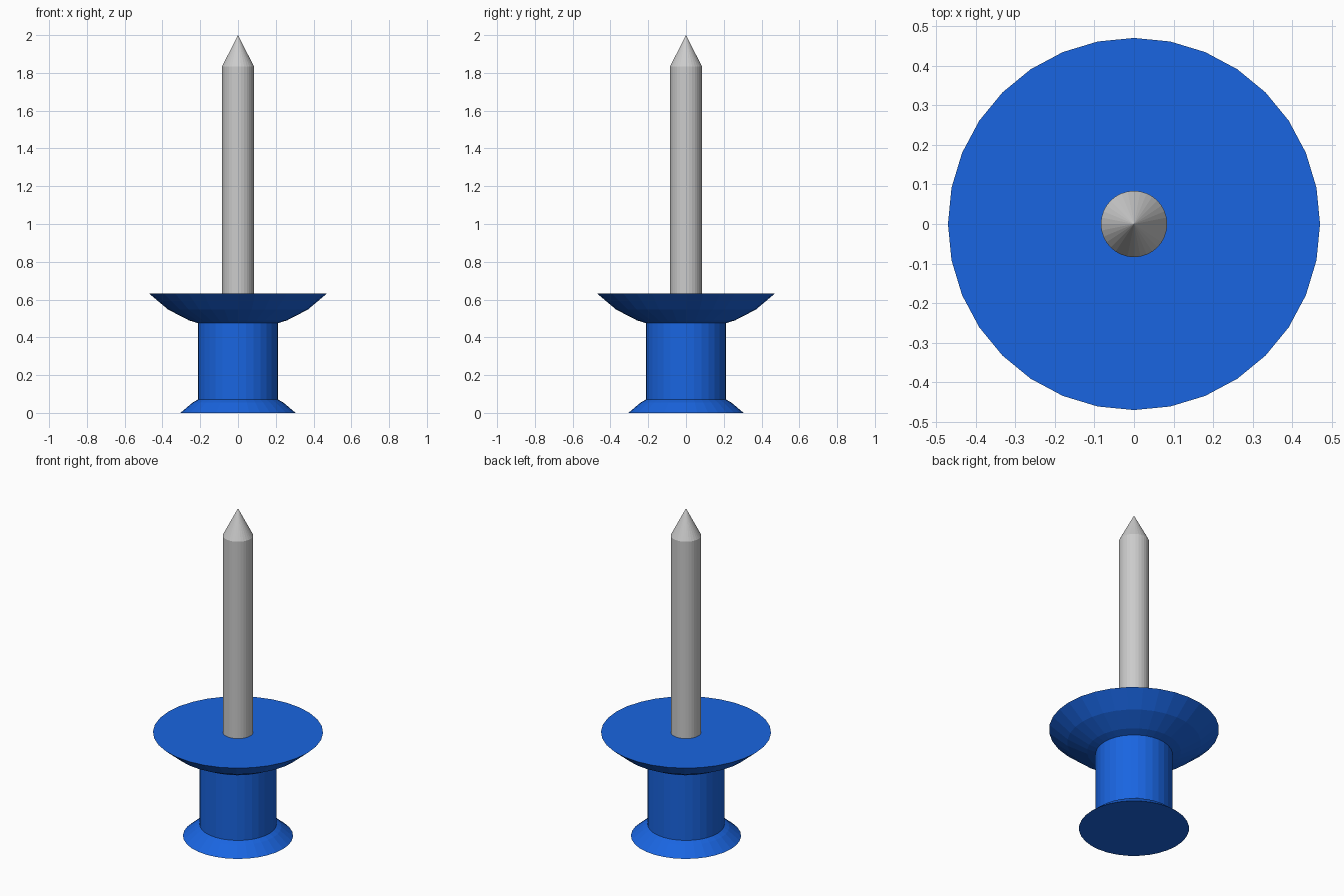
import bpy, bmesh, math

if "Cube" in bpy.data.objects:
    bpy.data.objects.remove(bpy.data.objects["Cube"])

SIDES = 32


def lathe(name, profile, color=None):
    """Revolve (radius, z) points around z; radius 0 makes a tip, open ends are capped."""
    bm = bmesh.new()
    rings = []
    for r, z in profile:
        n = SIDES if r > 0 else 1
        rings.append([bm.verts.new((r * math.cos(2 * math.pi * i / SIDES),
                                    r * math.sin(2 * math.pi * i / SIDES), z))
                      for i in range(n)])
    for a, b in zip(rings, rings[1:]):
        for i in range(SIDES):
            j = (i + 1) % SIDES
            if len(b) == 1:
                bm.faces.new((a[i], a[j], b[0]))
            else:
                bm.faces.new((a[i], a[j], b[j], b[i]))
    for ring in (rings[0], rings[-1]):
        if len(ring) > 1:
            bm.faces.new(ring)
    bmesh.ops.recalc_face_normals(bm, faces=bm.faces)
    mesh = bpy.data.meshes.new(name)
    bm.to_mesh(mesh)
    bm.free()
    obj = bpy.data.objects.new(name, mesh)
    bpy.context.collection.objects.link(obj)
    if color:
        mat = bpy.data.materials.new(name + "_plastic")
        mat.diffuse_color = color
        mat.use_nodes = True
        mat.node_tree.nodes["Principled BSDF"].inputs["Base Color"].default_value = mat.diffuse_color
        mesh.materials.append(mat)
    return obj


# Blue plastic grip: small flared foot, straight waist, wide flared collar
lathe("grip", [(0.305, 0.0), (0.24, 0.055), (0.213, 0.07), (0.213, 0.475),
               (0.26, 0.49), (0.37, 0.547), (0.471, 0.632)],
      (0.01, 0.13, 0.75, 1.0))

# Grey metal pin with conical point, seated on the collar
lathe("pin", [(0.084, 0.63), (0.084, 1.835), (0.0, 2.0)])
